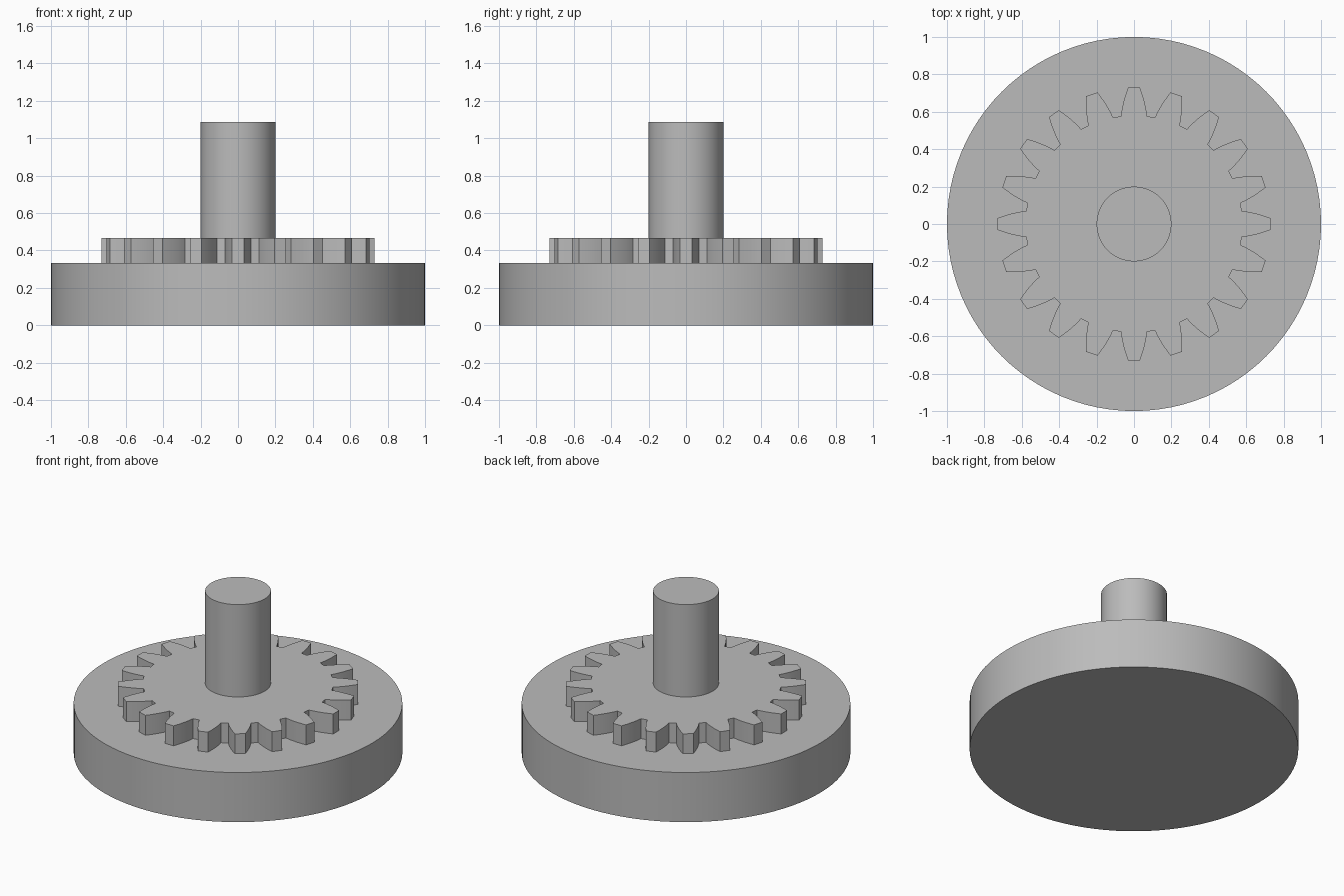
import bpy
import bmesh
from math import pi, radians, cos, sin

cube = bpy.data.objects.get("Cube")
if cube:
    bpy.data.objects.remove(cube, do_unlink=True)

TEETH = 20
ROOT_R, TIP_R = 0.58, 0.73
ROOT_HALF, TIP_HALF = 6.85, 2.5   # half tooth angles in degrees
FLANK_STEPS = 6

grey = bpy.data.materials.new("plain_grey")
grey.use_nodes = True
colour = (0.5, 0.5, 0.5, 1)
grey.diffuse_color = colour
grey.node_tree.nodes["Principled BSDF"].inputs["Base Color"].default_value = colour


def extrude_profile(name, points, z0, z1):
    """Solid prism from a closed 2D outline."""
    bm = bmesh.new()
    face = bm.faces.new([bm.verts.new((x, y, z0)) for x, y in points])
    top = bmesh.ops.extrude_face_region(bm, geom=[face])["geom"]
    for v in top:
        if isinstance(v, bmesh.types.BMVert):
            v.co.z = z1
    bmesh.ops.recalc_face_normals(bm, faces=bm.faces)
    mesh = bpy.data.meshes.new(name)
    bm.to_mesh(mesh)
    bm.free()
    mesh.materials.append(grey)
    obj = bpy.data.objects.new(name, mesh)
    bpy.context.collection.objects.link(obj)
    return obj


def polar(r, a):
    return r * cos(a), r * sin(a)


def circle(r, sides):
    return [polar(r, 2 * pi * i / sides) for i in range(sides)]


def gear_outline():
    # curved flank from root to tip, mirrored about each tooth's centre line
    flank = []
    for i in range(FLANK_STEPS + 1):
        t = i / FLANK_STEPS
        half = ROOT_HALF + (TIP_HALF - ROOT_HALF) * t ** 1.15
        flank.append((ROOT_R + (TIP_R - ROOT_R) * t, radians(half)))
    points = []
    for k in range(TEETH):
        centre = 2 * pi * k / TEETH
        points += [polar(r, centre - h) for r, h in flank]
        points += [polar(r, centre + h) for r, h in reversed(flank)]
    return points


# Round base, toothed ring plate and central shaft
extrude_profile("base_disc", circle(1.0, 96), 0, 0.333)
extrude_profile("gear", gear_outline(), 0.333, 0.467)
extrude_profile("shaft", circle(0.2, 64), 0.467, 1.087)

# Round walls shade smoothly, rims stay sharp
bpy.ops.object.select_all(action="DESELECT")
for name in ("base_disc", "shaft", "gear"):
    obj = bpy.data.objects[name]
    obj.select_set(True)
    bpy.context.view_layer.objects.active = obj
bpy.ops.object.shade_smooth_by_angle(angle=radians(30))
